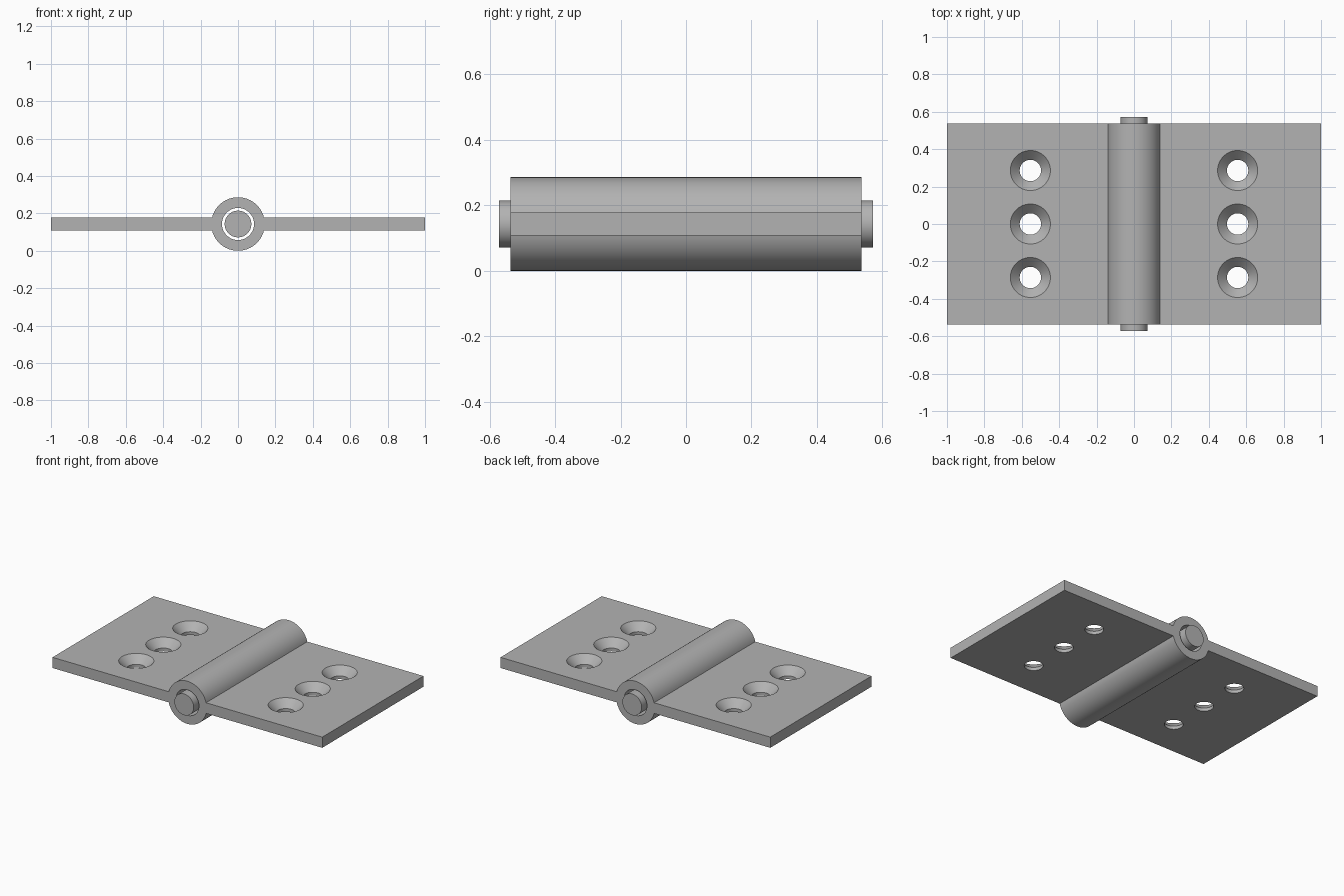
import bpy, bmesh, math
from mathutils import Matrix

if "Cube" in bpy.data.objects:
    bpy.data.objects.remove(bpy.data.objects["Cube"], do_unlink=True)

AXIS_Z = 0.143        # height of the pin axis
BARREL_R, BORE_R, PIN_R = 0.143, 0.0857, 0.0714
HALF_T = 0.0357       # half leaf thickness
HALF_LEN, PIN_HALF = 0.536, 0.571
HOLE_R, SINK_R = 0.0571, 0.107
SEGS = 64

steel = bpy.data.materials.new("grey steel")
steel.use_nodes = True
grey = (0.45, 0.45, 0.45, 1)
steel.diffuse_color = grey
steel.node_tree.nodes["Principled BSDF"].inputs["Base Color"].default_value = grey


def make_object(name, bm):
    bmesh.ops.recalc_face_normals(bm, faces=bm.faces)
    mesh = bpy.data.meshes.new(name)
    bm.to_mesh(mesh)
    bm.free()
    mesh.materials.append(steel)
    obj = bpy.data.objects.new(name, mesh)
    bpy.context.collection.objects.link(obj)
    return obj


def extrude_y(name, profile, half):
    """Extrude an (x, z) outline along y, centred on the pin axis."""
    bm = bmesh.new()
    face = bm.faces.new([bm.verts.new((x, -half, z + AXIS_Z)) for x, z in profile])
    new = bmesh.ops.extrude_face_region(bm, geom=[face])["geom"]
    verts = [v for v in new if isinstance(v, bmesh.types.BMVert)]
    bmesh.ops.translate(bm, verts=verts, vec=(0, 2 * half, 0))
    return make_object(name, bm)


def arc(r, start, end, n):
    return [(r * math.cos(start + (end - start) * i / n),
             r * math.sin(start + (end - start) * i / n)) for i in range(n + 1)]


def circle(r):
    return arc(r, 0, math.tau, SEGS)[:-1]


def frustum(bm, x, y, z0, z1, r0, r1):
    bmesh.ops.create_cone(bm, cap_ends=True, segments=SEGS, radius1=r0, radius2=r1,
                          depth=z1 - z0, matrix=Matrix.Translation((x, y, (z0 + z1) / 2)))


def cut(obj, cutter):
    mod = obj.modifiers.new("cut", "BOOLEAN")
    mod.operation, mod.solver, mod.object = "DIFFERENCE", "EXACT", cutter
    bpy.context.view_layer.objects.active = obj
    bpy.ops.object.modifier_apply(modifier=mod.name)
    bpy.data.objects.remove(cutter, do_unlink=True)


# Two leaves and the barrel share one outline
a = math.asin(HALF_T / BARREL_R)
outline = (arc(BARREL_R, a, math.pi - a, 32) + [(-1, HALF_T), (-1, -HALF_T)]
           + arc(BARREL_R, math.pi + a, math.tau - a, 32) + [(1, -HALF_T), (1, HALF_T)])
body = extrude_y("hinge_leaves_and_barrel", outline, HALF_LEN)

# Bore through the barrel
cut(body, extrude_y("bore_cutter", circle(BORE_R), HALF_LEN + 0.1))

# Countersunk screw holes: straight holes first, then the cones
top, bottom = AXIS_Z + HALF_T, AXIS_Z - HALF_T
slope = SINK_R - HOLE_R
extra = 0.02
holes, sinks = bmesh.new(), bmesh.new()
for x in (-0.554, 0.554):
    for y in (-0.286, 0, 0.286):
        frustum(holes, x, y, bottom - 0.1, top + 0.1, HOLE_R, HOLE_R)
        frustum(sinks, x, y, top - slope, top + extra, HOLE_R, SINK_R + extra)
cut(body, make_object("hole_cutter", holes))
cut(body, make_object("countersink_cutter", sinks))

# Loose pin
pin = extrude_y("hinge_pin", circle(PIN_R), PIN_HALF)

# Smooth curved walls, sharp edges kept
for obj in (body, pin):
    bpy.ops.object.select_all(action="DESELECT")
    obj.select_set(True)
    bpy.context.view_layer.objects.active = obj
    bpy.ops.object.shade_smooth_by_angle(angle=math.radians(30))
